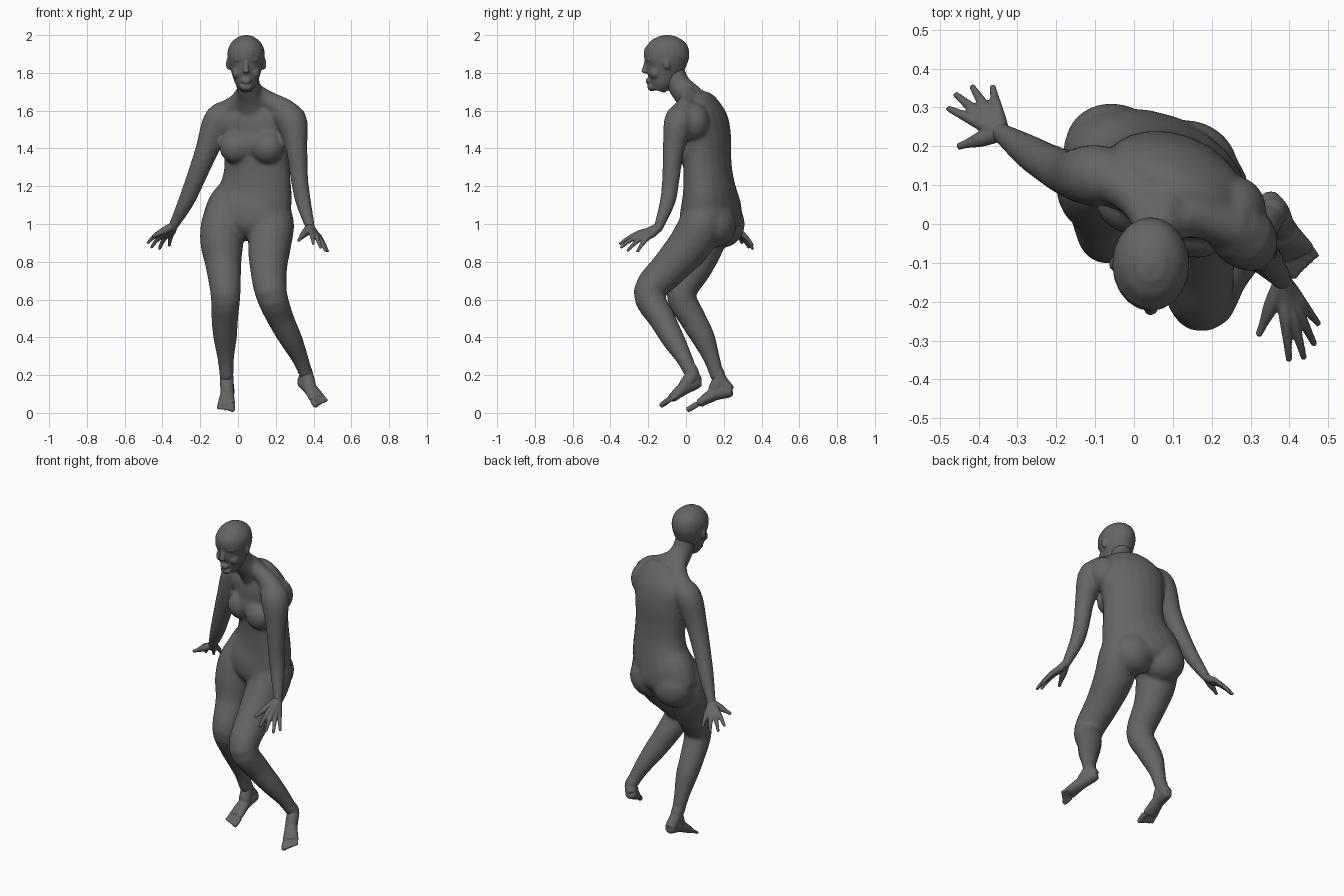
import bpy
import bmesh
from math import cos, sin, pi, radians
from mathutils import Vector, Matrix

default_cube = bpy.data.objects.get("Cube")
if default_cube:
    bpy.data.objects.remove(default_cube, do_unlink=True)

# One dark grey colour for the whole figure
GREY = (0.13, 0.13, 0.13, 1.0)
grey = bpy.data.materials.new("dark grey")
grey.use_nodes = True
grey.diffuse_color = GREY
grey.node_tree.nodes["Principled BSDF"].inputs["Base Color"].default_value = GREY

SIDES = 20
STEPS = 4
ACROSS = Vector((1, 0, 0))


def smooth_path(stations):
    """Refine stations (x, y, z, half width, half depth) with a Catmull-Rom spline."""
    rows = [Vector(s if len(s) == 5 else (*s, s[-1])) for s in stations]
    rows = [rows[0] * 2 - rows[1]] + rows + [rows[-1] * 2 - rows[-2]]
    path = []
    for a, b, c, d in zip(rows, rows[1:], rows[2:], rows[3:]):
        for step in range(STEPS):
            t = step / STEPS
            path.append(b + (c - a) * (t / 2) + (a * 2 - b * 5 + c * 4 - d) * (t * t / 2)
                        + (b * 3 - a - c * 3 + d) * (t ** 3 / 2))
    return path + [rows[-2]]


def tube(bm, stations, side=ACROSS, round_end=0.5):
    """Loft elliptical rings along a smooth path and close both ends."""
    path = smooth_path(stations)
    centres = [Vector(p[:3]) for p in path]
    rings = []
    for i, p in enumerate(path):
        along = (centres[min(i + 1, len(path) - 1)] - centres[max(i - 1, 0)]).normalized()
        u = (side - along * side.dot(along)).normalized()
        v = along.cross(u)
        rings.append([bm.verts.new(centres[i] + u * p[3] * cos(2 * pi * k / SIDES)
                                   + v * p[4] * sin(2 * pi * k / SIDES))
                      for k in range(SIDES)])
    for lower, upper in zip(rings, rings[1:]):
        for k in range(SIDES):
            n = (k + 1) % SIDES
            bm.faces.new((lower[k], lower[n], upper[n], upper[k]))
    bm.faces.new(reversed(rings[0]))
    tip_way = (centres[-1] - centres[-2]).normalized()
    tip = bm.verts.new(centres[-1] + tip_way * path[-1][4] * round_end)
    for k in range(SIDES):
        bm.faces.new((rings[-1][k], rings[-1][(k + 1) % SIDES], tip))


def ball(bm, centre, radii, yaw=0.0):
    matrix = (Matrix.Translation(centre) @ Matrix.Rotation(radians(yaw), 4, 'Z')
              @ Matrix.Diagonal((*radii, 1)))
    bmesh.ops.create_uvsphere(bm, u_segments=24, v_segments=16, radius=1, matrix=matrix)


def finish(bm, name, voxel, passes):
    """Fuse the overlapping volumes into one smooth skin."""
    bmesh.ops.recalc_face_normals(bm, faces=bm.faces)
    mesh = bpy.data.meshes.new(name)
    bm.to_mesh(mesh)
    bm.free()
    mesh.materials.append(grey)
    obj = bpy.data.objects.new(name, mesh)
    bpy.context.collection.objects.link(obj)
    fuse = obj.modifiers.new("fuse", 'REMESH')
    fuse.mode = 'VOXEL'
    fuse.voxel_size = voxel
    fuse.use_smooth_shade = True
    soften = obj.modifiers.new("soften", 'SMOOTH')
    soften.factor = 0.5
    soften.iterations = passes


# Torso, turned towards the model's right
YAW = -20
turned = Vector((cos(radians(YAW)), sin(radians(YAW)), 0))
body = bmesh.new()
tube(body, [
    (.04, .14, .94, .17, .10),
    (.05, .135, .99, .245, .145),
    (.06, .13, 1.06, .24, .153),
    (.09, .125, 1.16, .207, .135),
    (.10, .117, 1.26, .184, .123),
    (.10, .11, 1.36, .18, .122),
    (.10, .103, 1.46, .19, .128),
    (.105, .09, 1.56, .20, .118),
    (.10, .075, 1.63, .16, .09),
    (.09, .055, 1.67, .09, .065),
], turned)

# Buttocks, chest and breasts
ball(body, (-.05, .193, 1.0), (.13, .117, .125), YAW)
ball(body, (.14, .15, 1.0), (.13, .117, .125), YAW)
ball(body, (.07, .03, 1.43), (.13, .06, .085), YAW)
ball(body, (-.012, .05, 1.405), (.088, .075, .085), YAW)
ball(body, (.155, -.012, 1.405), (.088, .075, .085), YAW)

# Neck, with muscles sloping to the shoulders
tube(body, [(.045, -.07, 1.82, .06), (.053, -.04, 1.74, .063),
            (.07, .02, 1.67, .075), (.085, .07, 1.6, .09)])
tube(body, [(.06, -.01, 1.72, .045), (.15, .015, 1.66, .05), (.26, -.01, 1.6, .06)])
tube(body, [(.05, .0, 1.72, .045), (.0, .07, 1.645, .05), (-.07, .12, 1.59, .06)])

# Arms, with the shoulder blades behind them
ball(body, (-.03, .115, 1.54), (.09, .08, .1))
ball(body, (.255, .04, 1.54), (.085, .085, .1))
tube(body, [(-.02, .12, 1.59, .06), (-.10, .125, 1.555, .08), (-.165, .13, 1.39, .062),
            (-.22, .155, 1.25, .052), (-.274, .188, 1.12, .044), (-.342, .235, .99, .027),
            (-.352, .243, .97, .026)])
tube(body, [(.2, .03, 1.58, .06), (.28, -.03, 1.555, .083), (.31, -.065, 1.4, .058),
            (.325, -.08, 1.24, .047), (.345, -.097, 1.12, .042), (.382, -.145, .985, .027),
            (.386, -.155, .967, .026)])

# Legs
tube(body, [(-.04, .13, 1.14, .08), (-.075, .12, 1.02, .115), (-.085, .09, .9, .115),
            (-.077, .05, .78, .095), (-.066, -.025, .63, .08), (-.07, .035, .5, .071),
            (-.068, .09, .4, .063), (-.065, .135, .29, .045), (-.06, .17, .18, .036)])
tube(body, [(.15, .12, 1.14, .08), (.18, .09, 1.02, .115), (.167, .02, .89, .115),
            (.162, -.085, .77, .099), (.175, -.195, .635, .085), (.225, -.128, .5, .071),
            (.28, -.068, .39, .061), (.328, -.01, .29, .045), (.362, .032, .2, .036)])
finish(body, "body", .008, 22)

# Head with nose, brow, cheeks, lips, chin and ears
head = bmesh.new()
MID = .043
tube(head, [
    (MID, -.148, 1.705, .032, .035),
    (MID, -.138, 1.735, .053, .06),
    (MID, -.126, 1.77, .068, .081),
    (MID, -.117, 1.81, .08, .096),
    (MID, -.109, 1.845, .092, .109),
    (MID, -.104, 1.89, .099, .121),
    (MID, -.10, 1.93, .094, .115),
    (MID, -.10, 1.967, .073, .09),
    (MID, -.10, 1.993, .038, .048),
], round_end=0.2)
tube(head, [(MID, -.208, 1.86, .012), (MID, -.215, 1.83, .014), (MID, -.221, 1.803, .019, .016)])
ball(head, (MID, -.18, 1.725), (.034, .025, .022))
ball(head, (MID, -.2, 1.757), (.028, .014, .016))
for way in (-1, 1):
    ball(head, (MID + way * .036, -.193, 1.87), (.034, .018, .014), way * 20)
    ball(head, (MID + way * .042, -.16, 1.8), (.034, .036, .035))
    ball(head, (MID + way * .094, -.1, 1.848), (.012, .02, .032), way * 20)
finish(head, "head", .005, 9)


# Hands: every finger runs from the wrist through its knuckle to its tip
def hand(name, wrist, thumb, fingers):
    bm = bmesh.new()
    wrist = Vector(wrist)
    for tip in map(Vector, fingers):
        reach = tip - wrist
        knuckle = wrist + reach * .5 + Vector((0, 0, .012))
        joint = wrist + reach * .77 + Vector((0, 0, .01))
        tube(bm, [(*wrist, .022), (*(wrist + reach * .25), .02), (*knuckle, .016),
                  (*joint, .011), (*(tip - reach * .04), .008)])
    thumb = Vector(thumb)
    reach = thumb - wrist
    tube(bm, [(*wrist, .022), (*(wrist + reach * .45), .02),
              (*(wrist + reach * .75), .012), (*(thumb - reach * .04), .009)])
    finish(bm, name, .004, 4)


hand("right_hand", (-.342, .235, .99), (-.457, .198, .93),
     [(-.484, .30, .895), (-.464, .338, .87), (-.42, .359, .862), (-.365, .359, .88)])
hand("left_hand", (.382, -.145, .985), (.318, -.292, .91),
     [(.40, -.36, .89), (.44, -.354, .87), (.468, -.317, .852), (.479, -.262, .848)])


# Feet: a flattened loft from heel to ball, then five toes across the front
def foot(name, heel, arch, ball_point, shin, ankle, big_toe, little_toe):
    bm = bmesh.new()
    points = (heel, arch, ball_point, shin, ankle, big_toe, little_toe)
    heel, arch, ball_point, shin, ankle, big_toe, little_toe = map(Vector, points)
    side = (big_toe - little_toe).normalized()
    back = heel + (heel - arch) * .2
    tube(bm, [(*back, .022, .02), (*heel, .034, .036), (*arch, .037, .034),
              (*ball_point, .047, .022)], side)
    tube(bm, [(*shin, .036), (*ankle, .036), (*arch.lerp(ankle, .4), .036), (*arch, .034),
              (*arch.lerp(ball_point, .6), .034, .026)], side)
    tube(bm, [(*shin, .036), (*ankle, .035), (*heel, .033)], side)
    for i in range(5):
        tip = big_toe.lerp(little_toe, i / 4)
        root = ball_point + side * (.035 - .0175 * i)
        size = .0155 if i == 0 else .012 - .0006 * i
        tube(bm, [(*root, size), (*root.lerp(tip, .5), size), (*tip, size * .9)], side)
    finish(bm, name, .0045, 5)


foot("right_foot", (-.052, .228, .118), (-.057, .145, .097), (-.062, .07, .05),
     (-.063, .152, .24), (-.06, .175, .185), (-.03, .008, .015), (-.105, .034, .024))
foot("left_foot", (.345, .056, .165), (.383, -.015, .127), (.42, -.074, .077),
     (.345, .01, .25), (.361, .034, .205), (.413, -.134, .038), (.47, -.084, .064))
